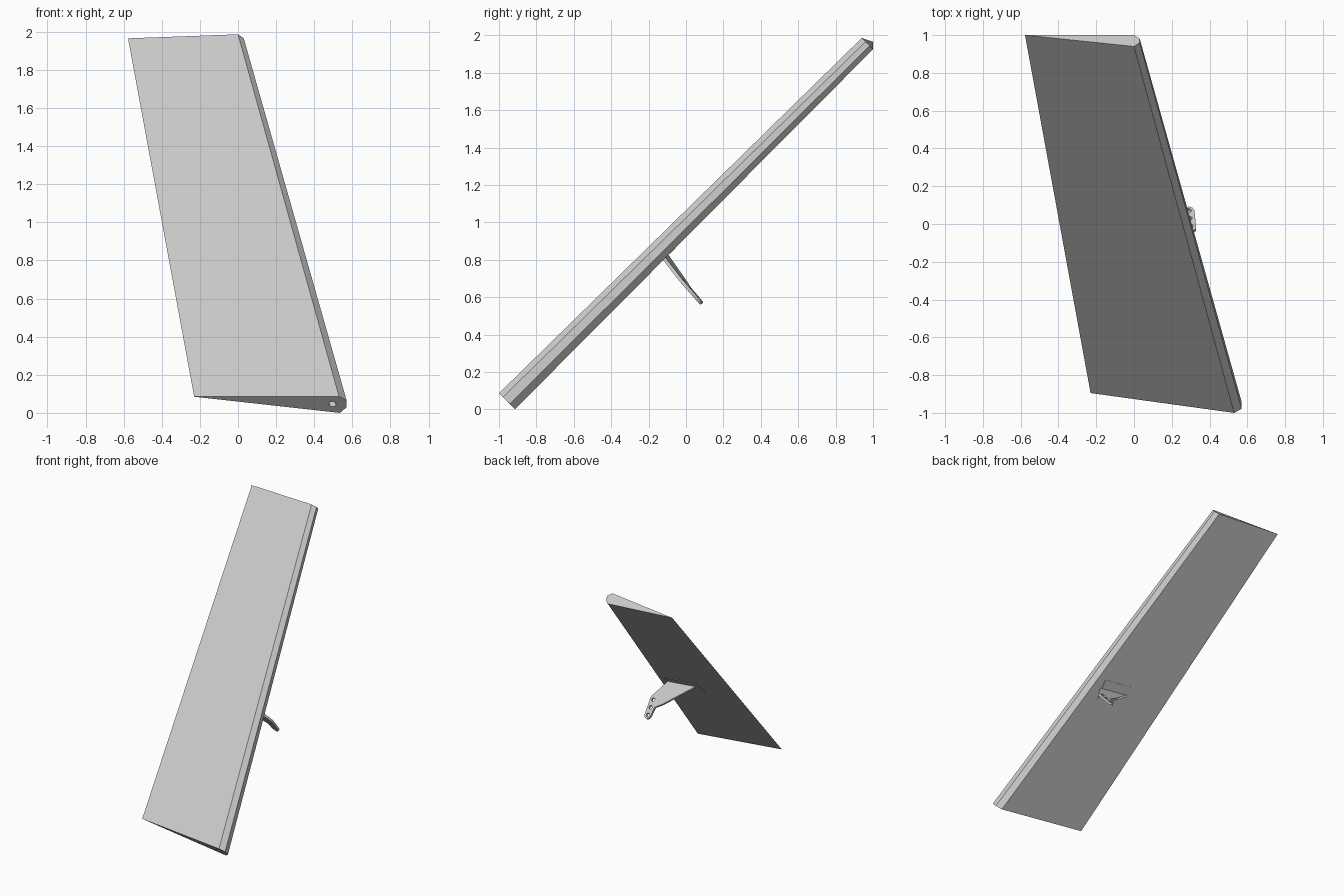
import bpy, bmesh, math
from mathutils import Vector, Matrix

if "Cube" in bpy.data.objects:
    bpy.data.objects.remove(bpy.data.objects["Cube"])


def mesh_object(name, bm):
    bmesh.ops.recalc_face_normals(bm, faces=bm.faces)
    me = bpy.data.meshes.new(name)
    bm.to_mesh(me)
    bm.free()
    ob = bpy.data.objects.new(name, me)
    bpy.context.collection.objects.link(ob)
    return ob


# Wedge-shaped flap lofted between its two five-sided end sections
root = [(-.23, -.895, .085), (.53, -1, .086), (.57, -.979, .065), (.57, -.942, .03), (.535, -.915, 0)]
tip = [(-.577, 1, 1.965), (0, .94, 1.986), (.03, .96, 1.966), (.03, .982, 1.945), (0, 1, 1.925)]
bm = bmesh.new()
a = [bm.verts.new(p) for p in root]
b = [bm.verts.new(p) for p in tip]
for i in range(5):
    j = (i + 1) % 5
    bm.faces.new((a[i], a[j], b[j], b[i]))
bm.faces.new(a)
bm.faces.new(b)
flap = mesh_object("flap", bm)

# Hinge pin hole in the lower end
span = (Vector(tip[3]) - Vector(root[3])).normalized()
bm = bmesh.new()
rot = span.to_track_quat('Z', 'Y').to_matrix().to_4x4()
bmesh.ops.create_cone(bm, cap_ends=True, segments=24, radius1=.018, radius2=.018, depth=.24,
                      matrix=Matrix.Translation((.495, -.953, .048)) @ rot)
cutter = mesh_object("pin_hole_cutter", bm)
cutter.hide_render = True
mod = flap.modifiers.new("pin_hole", 'BOOLEAN')
mod.operation = 'DIFFERENCE'
mod.solver = 'EXACT'
mod.object = cutter
bpy.context.view_layer.objects.active = flap
bpy.ops.object.modifier_apply(modifier=mod.name)
bpy.data.objects.remove(cutter)


# Flat plates cut from outlines, placed in a local frame on the underside
def plate(name, outlines, axes, origin, thick):
    cu = bpy.data.curves.new(name, 'CURVE')
    cu.dimensions = '2D'
    cu.fill_mode = 'BOTH'
    cu.extrude = thick / 2
    for pts in outlines:
        sp = cu.splines.new('POLY')
        sp.points.add(len(pts) - 1)
        for p, (x, y) in zip(sp.points, pts):
            p.co = (x, y, 0, 1)
        sp.use_cyclic_u = True
    ob = bpy.data.objects.new(name, cu)
    bpy.context.collection.objects.link(ob)
    m = Matrix(axes).transposed().to_4x4()
    ob.matrix_world = Matrix.Translation(origin) @ m
    bpy.ops.object.select_all(action='DESELECT')
    ob.select_set(True)
    bpy.context.view_layer.objects.active = ob
    bpy.ops.object.convert(target='MESH')
    return ob


def circle(x, y, r, n=20):
    return [(x + r * math.cos(2 * math.pi * i / n), y + r * math.sin(2 * math.pi * i / n)) for i in range(n)]


lower = Vector(root[4]).lerp(Vector(tip[4]), .415)       # point on lower nose edge
back = (Vector(root[0]) - Vector(root[4])).normalized()  # toward trailing edge
down = Vector((0, .656, -.755))
down = (down - back * down.dot(back)).normalized()

# Control horn with three link holes
outline = [(.34, -.005), (.08, -.005), (-.025, .14), (-.025, .285), (-.014, .305), (.003, .312),
           (.02, .305), (.031, .285), (.04, .215), (.10, .18)]
holes = [circle(.005, y, .014) for y in (.16, .22, .282)]
plate("control_horn", [outline] + holes, (back, down, back.cross(down)), lower, .018)

# Thin mounting pad under the horn
edge = (Vector(tip[4]) - Vector(root[4])).normalized()
normal = back.cross(edge).normalized()
pad = [(.09, -.08), (.37, -.08), (.37, .08), (.09, .08)]
plate("mounting_pad", [pad], (back, normal.cross(back), normal), lower, .01)
